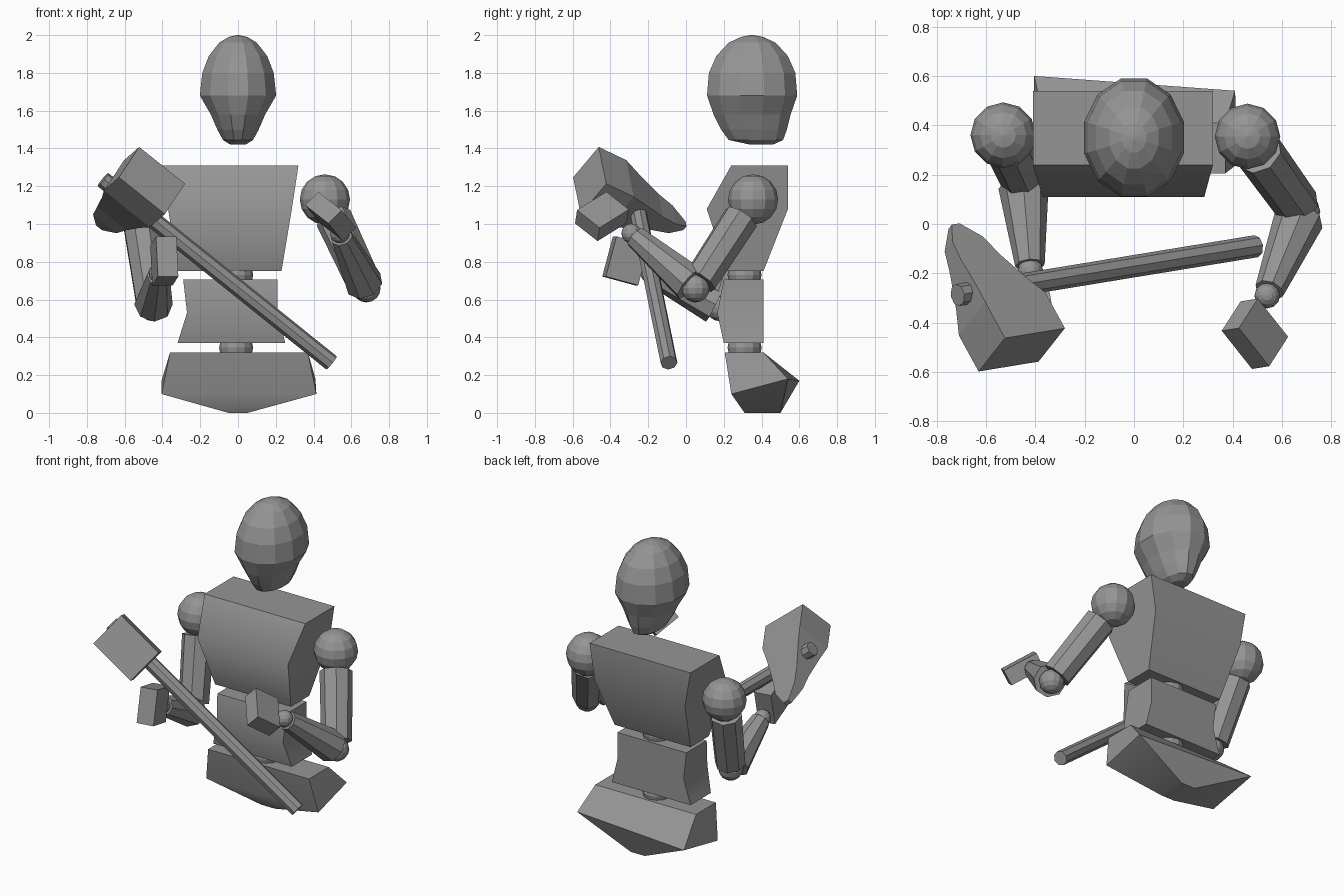
import bpy, bmesh, math
from mathutils import Vector, Matrix

if "Cube" in bpy.data.objects:
    bpy.data.objects.remove(bpy.data.objects["Cube"])

grey = bpy.data.materials.new("mid_grey")
grey.diffuse_color = (0.3, 0.3, 0.3, 1)
grey.use_nodes = True
grey.node_tree.nodes["Principled BSDF"].inputs["Base Color"].default_value = grey.diffuse_color


def finish(name, bm, smooth=0):
    bmesh.ops.recalc_face_normals(bm, faces=bm.faces)
    me = bpy.data.meshes.new(name)
    bm.to_mesh(me)
    bm.free()
    me.materials.append(grey)
    ob = bpy.data.objects.new(name, me)
    bpy.context.collection.objects.link(ob)
    if smooth:
        bpy.ops.object.select_all(action='DESELECT')
        ob.select_set(True)
        bpy.context.view_layer.objects.active = ob
        bpy.ops.object.shade_smooth_by_angle(angle=math.radians(smooth))
    return ob


def loft(name, rings, smooth=0):
    """Skin a stack of equal-length point rings and cap both ends."""
    bm = bmesh.new()
    vs = [[bm.verts.new(p) for p in r] for r in rings]
    n = len(rings[0])
    for a, b in zip(vs, vs[1:]):
        for i in range(n):
            j = (i + 1) % n
            bm.faces.new((a[i], a[j], b[j], b[i]))
    bm.faces.new(vs[0])
    bm.faces.new(vs[-1])
    return finish(name, bm, smooth)


def rect(x0, x1, y0, y1, z):
    return [(x0, y0, z), (x1, y0, z), (x1, y1, z), (x0, y1, z)]


def ball(name, c, r, seg=12, rings=8):
    bm = bmesh.new()
    bmesh.ops.create_uvsphere(bm, u_segments=seg, v_segments=rings, radius=r,
                              matrix=Matrix.Translation(c))
    return finish(name, bm)


def rod(name, a, b, r1, r2, seg=8):
    a, b = Vector(a), Vector(b)
    d = b - a
    m = Matrix.Translation((a + b) / 2) @ d.to_track_quat('Z', 'Y').to_matrix().to_4x4()
    bm = bmesh.new()
    bmesh.ops.create_cone(bm, cap_ends=True, segments=seg, radius1=r1, radius2=r2,
                          depth=d.length, matrix=m)
    return finish(name, bm)


def box(name, c, rot, size):
    bm = bmesh.new()
    m = Matrix.Translation(c) @ rot.to_4x4() @ Matrix.Diagonal((*size, 1))
    bmesh.ops.create_cube(bm, size=1, matrix=m)
    return finish(name, bm)


# Head: stacked ellipses, widest at the brow (z, half width, half depth, centre y)
head = [(1.42, .04, .06, .40), (1.445, .08, .145, .37), (1.50, .11, .175, .36),
        (1.58, .145, .205, .35), (1.68, .203, .24, .35), (1.80, .19, .23, .35),
        (1.89, .155, .19, .35), (1.96, .10, .125, .35), (1.99, .05, .06, .35), (2.0, .008, .01, .35)]
angles = [math.tau * (i + .5) / 12 for i in range(12)]
loft("head", [[(rx * 1.03 * math.cos(t), cy + ry * 1.03 * math.sin(t), z) for t in angles]
              for z, rx, ry, cy in head])

# Body blocks, each with a bulge in the middle
loft("chest", [rect(-.32, .23, .22, .41, .75), rect(-.37, .285, .11, .54, 1.08),
               rect(-.41, .32, .24, .54, 1.31)], 50)
loft("abdomen", [rect(-.32, .25, .20, .41, .37), rect(-.27, .21, .165, .41, .53),
                 rect(-.29, .21, .20, .41, .705)], 35)
hip_mid = [(-.405, .25, .10), (.415, .24, .10), (.41, .54, .18), (-.405, .60, .17)]
loft("pelvis", [rect(-.05, .05, .31, .50, 0), hip_mid, rect(-.36, .37, .205, .41, .32)], 40)
ball("upper_spine_joint", (-.01, .31, .73), .09, 12, 8)
ball("lower_spine_joint", (-.01, .31, .345), .09, 12, 8)


def arm(side, shoulder, elbow, wrist):
    s, e, w = map(Vector, (shoulder, elbow, wrist))
    ball(side + "_shoulder", s, .133)
    ball(side + "_elbow", e, .075)
    ball(side + "_wrist", w, .052)
    rod(side + "_upper_arm", s.lerp(e, .21), s.lerp(e, .92), .098, .092)
    rod(side + "_forearm", e.lerp(w, .08), e.lerp(w, .94), .102, .06)


arm("right", (.46, .355, 1.13), (.68, .05, .66), (.54, -.29, .95))
arm("left", (-.53, .36, 1.10), (-.45, .18, .56), (-.42, -.19, .74))

# Hands: tilted blocks
e1 = Vector((.45, .70, -.55)).normalized()
e2 = Vector((.55, -.71, -.43))
e2 = (e2 - e1 * e2.dot(e1)).normalized()
box("right_hand", (.49, -.445, 1.04), Matrix((e1, e2, e1.cross(e2))).transposed(), (.17, .22, .10))
left_rot = Matrix.Rotation(math.radians(10), 3, 'Z') @ Matrix.Rotation(math.radians(-15), 3, 'X')
box("left_hand", (-.39, -.32, .805), left_rot, (.11, .18, .22))

# Hammer: rod handle, block head drawn out to a pick at the rear
p0, p1 = Vector((.495, -.09, .265)), Vector((-.715, -.288, 1.235))
rod("hammer_handle", p0, p1, .045, .045)
h = (p1 - p0).normalized()
s = Vector((-.43, -.57, -.70))
s = (s - h * s.dot(h)).normalized()
l = h.cross(s)
face = Vector((-.455, -.51, 1.23))
# Distance back, half size along the handle, half thickness
sections = [(0, .157, .118), (.18, .157, .118), (.28, .13, .09), (.43, .10, .05),
            (.53, .08, .035), (.62, .02, .015)]
loft("hammer_head", [[face - l * t + h * a * i + s * b * j
                      for i, j in ((-1, -1), (1, -1), (1, 1), (-1, 1))]
                     for t, a, b in sections])
